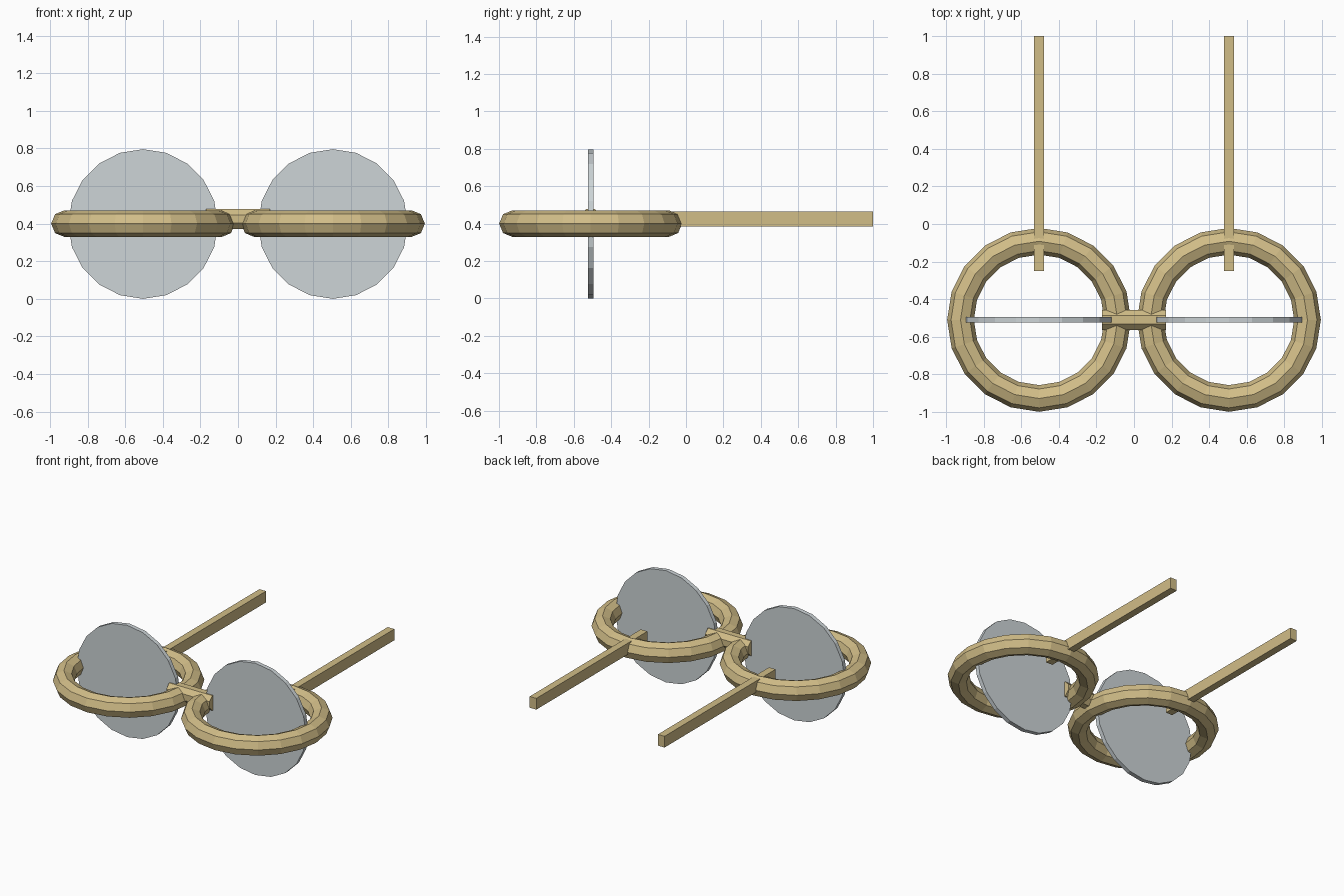
import bpy, math

if "Cube" in bpy.data.objects:
    bpy.data.objects.remove(bpy.data.objects["Cube"])

def material(name, rgb):
    m = bpy.data.materials.new(name)
    m.diffuse_color = (*rgb, 1.0)
    m.use_nodes = True
    m.node_tree.nodes["Principled BSDF"].inputs["Base Color"].default_value = m.diffuse_color
    return m

brass = material("brass", (0.64, 0.51, 0.245))
glass = material("grey_glass", (0.61, 0.66, 0.68))

EYE_X, EYE_Y, EYE_Z = 0.505, -0.51, 0.40

def finish(name, mat):
    ob = bpy.context.object
    ob.name = name
    ob.data.materials.clear()
    ob.data.materials.append(mat)
    return ob

for side, sx in (("left", -1), ("right", 1)):
    x = sx * EYE_X

    # flat-lying rim ring
    bpy.ops.mesh.primitive_torus_add(
        major_segments=20, minor_segments=8, major_radius=0.418,
        minor_radius=0.071, location=(x, EYE_Y, EYE_Z))
    finish(side + "_rim", brass)

    # upright lens disc
    bpy.ops.mesh.primitive_cylinder_add(
        vertices=20, radius=0.398, depth=0.03,
        location=(x, EYE_Y, 0.398), rotation=(math.pi / 2, 0, 0))
    finish(side + "_lens", glass)

    # straight temple arm
    bpy.ops.mesh.primitive_cube_add(size=1, location=(x, 0.375, 0.424))
    ob = finish(side + "_arm", brass)
    ob.scale = (0.052, 1.25, 0.08)

# eight-sided bridge bar, flat side up
bpy.ops.mesh.primitive_cylinder_add(
    vertices=8, radius=0.058, depth=0.34, location=(0, EYE_Y, 0.425))
ob = finish("bridge", brass)
ob.rotation_euler = (math.pi / 8, 0, 0)
for v in ob.data.vertices:
    v.co = (v.co.z, v.co.x, v.co.y)
